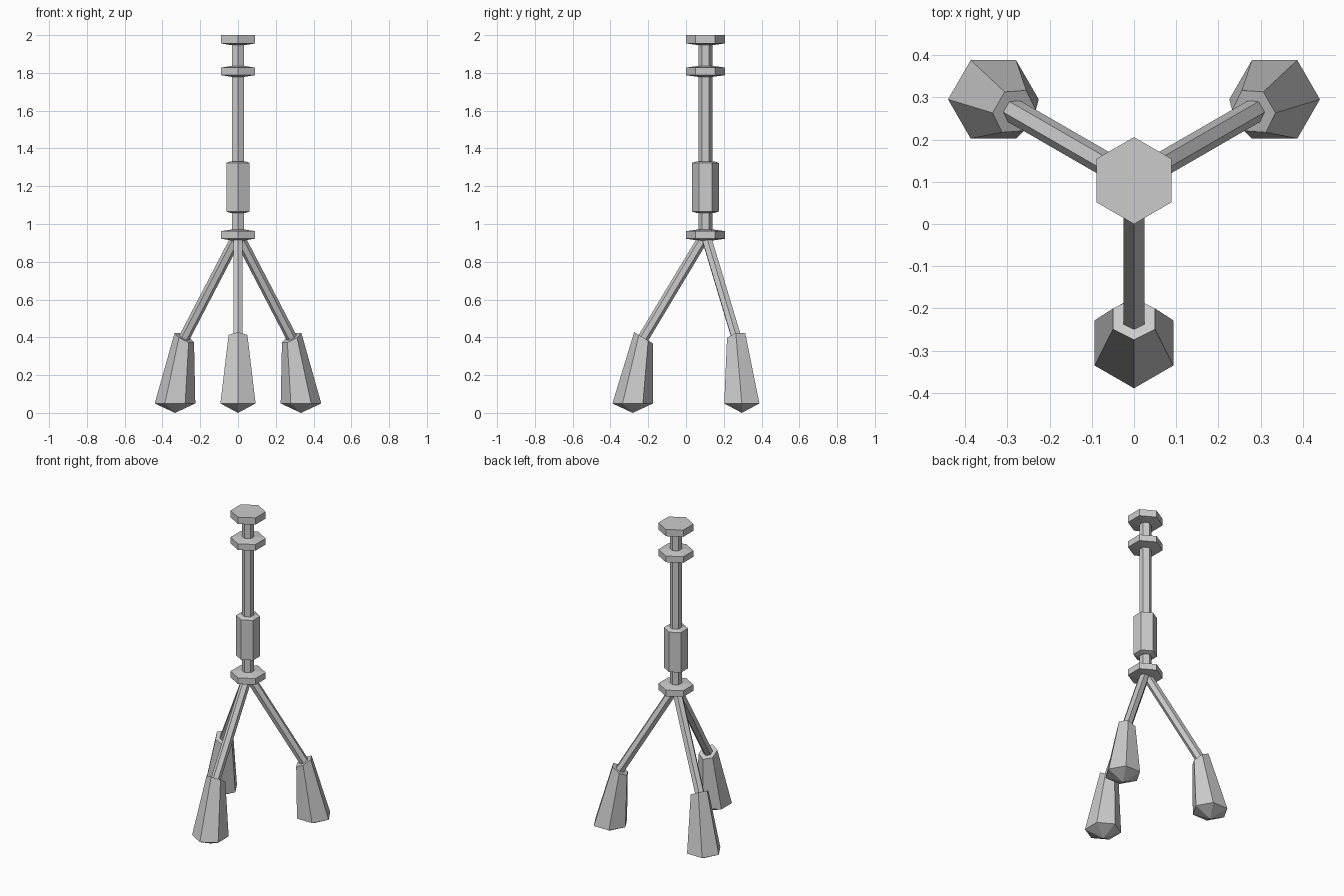
import bpy
import bmesh
from math import sin, cos, pi, radians
from mathutils import Vector, Matrix

cube = bpy.data.objects.get("Cube")
if cube:
    bpy.data.objects.remove(cube)

# One grey for everything
grey = bpy.data.materials.new("plain_grey")
grey.use_nodes = True
colour = (0.6, 0.6, 0.6, 1)
grey.diffuse_color = colour
grey.node_tree.nodes["Principled BSDF"].inputs["Base Color"].default_value = colour

AXIS = Vector((0, 0.103, 0))   # the mast stands behind the middle
TILT = radians(31)             # legs lean out this far from upright


def hexagon(centre, radius, turn, rot=None):
    """Six points round a centre, optionally tilted."""
    rot = rot or Matrix.Identity(3)
    return [centre + rot @ Vector((radius * cos(turn + i * pi / 3),
                                   radius * sin(turn + i * pi / 3), 0))
            for i in range(6)]


def loft(name, rings, tip=None):
    """Skin hexagonal rings from bottom to top; a tip closes the bottom in a point."""
    bm = bmesh.new()
    loops = [[bm.verts.new(p) for p in ring] for ring in rings]
    for low, high in zip(loops, loops[1:]):
        for i in range(6):
            j = (i + 1) % 6
            bm.faces.new((low[i], low[j], high[j], high[i]))
    bm.faces.new(loops[-1])
    if tip is None:
        bm.faces.new(loops[0][::-1])
    else:
        point = bm.verts.new(tip)
        for i in range(6):
            bm.faces.new((loops[0][(i + 1) % 6], loops[0][i], point))
    bmesh.ops.recalc_face_normals(bm, faces=bm.faces)
    mesh = bpy.data.meshes.new(name)
    bm.to_mesh(mesh)
    bm.free()
    mesh.materials.append(grey)
    obj = bpy.data.objects.new(name, mesh)
    bpy.context.collection.objects.link(obj)
    return obj


def upright(name, profile):
    """Hexagonal part on the mast axis from (radius, height) pairs."""
    loft(name, [hexagon(AXIS + Vector((0, 0, z)), r, pi / 6) for r, z in profile])


# Mast with its sleeve and collars
upright("mast", [(0.036, 0.94), (0.036, 1.97)])
upright("sleeve", [(0.045, 1.058), (0.071, 1.066), (0.071, 1.324), (0.045, 1.332)])
for name, z in (("hub_collar", 0.942), ("upper_collar", 1.808)):
    upright(name, [(0.04, z - 0.029), (0.103, z - 0.02),
                   (0.103, z + 0.02), (0.04, z + 0.029)])
upright("top_cap", [(0.04, 1.947), (0.103, 1.956), (0.103, 2.0)])

# Three splayed legs, each a rod plugged into a flared foot
for side, degrees, turn in (("front", 270, pi / 6), ("left", 30, 0), ("right", 150, 0)):
    angle = radians(degrees)
    out = Vector((cos(angle), sin(angle), 0))
    up = Vector((0, 0, 1))
    lean = Matrix.Rotation(-TILT, 3, up.cross(out))
    along = lean @ up
    socket = AXIS + out * 0.328 + up * 0.398
    loft(side + "_leg_rod", [hexagon(socket - along * 0.06, 0.029, turn, lean),
                             hexagon(socket + along * 0.63, 0.029, turn, lean)])
    base = AXIS + out * 0.385
    loft(side + "_foot", [hexagon(base + up * 0.05, 0.1075, turn),
                          hexagon(socket, 0.0575, turn, lean)], tip=base)
